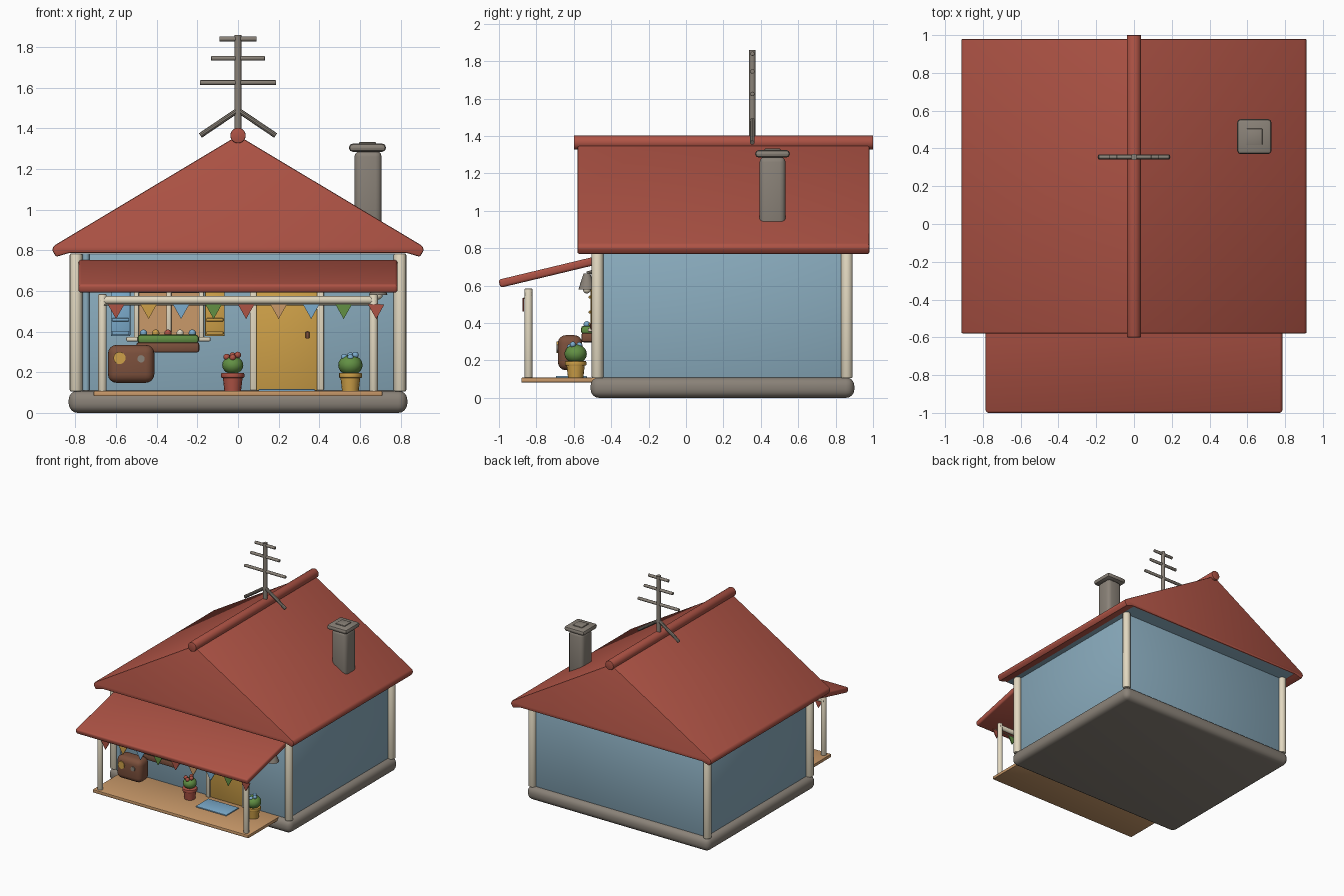
import bpy, bmesh, math
from mathutils import Vector, Matrix

if "Cube" in bpy.data.objects:
    bpy.data.objects.remove(bpy.data.objects["Cube"])


def material(name, *srgb):
    color = [(c / 255 / 12.92 if c < 11 else ((c / 255 + 0.055) / 1.055) ** 2.4) for c in srgb] + [1]
    m = bpy.data.materials.new(name)
    m.use_nodes = True
    m.diffuse_color = color
    m.node_tree.nodes["Principled BSDF"].inputs["Base Color"].default_value = color
    return m


red = material("roof red", 174, 83, 69)
stone = material("stone grey", 138, 130, 120)
blue = material("wall blue", 138, 172, 190)
cream = material("trim cream", 226, 216, 192)
yellow = material("door yellow", 206, 160, 72)
tan = material("deck tan", 202, 154, 106)
brown = material("leather brown", 124, 80, 60)
green = material("leaf green", 98, 144, 68)
sky = material("sky blue", 124, 172, 205)


def finish(bm, name, *mats):
    """Turn a bmesh into a smooth object with sharp edges kept."""
    bmesh.ops.recalc_face_normals(bm, faces=bm.faces)
    mesh = bpy.data.meshes.new(name)
    bm.to_mesh(mesh)
    bm.free()
    for m in mats:
        mesh.materials.append(m)
    ob = bpy.data.objects.new(name, mesh)
    bpy.context.collection.objects.link(ob)
    bpy.ops.object.select_all(action='DESELECT')
    ob.select_set(True)
    bpy.context.view_layer.objects.active = ob
    bpy.ops.object.shade_smooth_by_angle(angle=math.radians(35))
    return ob


def bevel(bm, width, segments):
    bmesh.ops.bevel(bm, geom=bm.edges[:], offset=width, segments=segments,
                    profile=0.5, affect='EDGES', clamp_overlap=True)


def box(name, mat, x, y, z, round_by=0.0, segments=2, tilt=0.0):
    """Box from (min, max) pairs, optionally rounded and tilted about x."""
    bm = bmesh.new()
    size = [b - a for a, b in (x, y, z)]
    bmesh.ops.create_cube(bm, size=1, matrix=Matrix.Diagonal((*size, 1)))
    if round_by:
        bevel(bm, round_by, segments)
    centre = Vector([(a + b) / 2 for a, b in (x, y, z)])
    bm.transform(Matrix.Translation(centre) @ Matrix.Rotation(tilt, 4, 'X'))
    return finish(bm, name, mat)


def rod(name, mat, a, b, r1, r2=None, sides=16, edge=0.0):
    """Cylinder or cone running from a to b."""
    a, b = Vector(a), Vector(b)
    bm = bmesh.new()
    bmesh.ops.create_cone(bm, cap_ends=True, segments=sides, radius1=r1,
                          radius2=r1 if r2 is None else r2, depth=(b - a).length)
    if edge:
        rims = [e for e in bm.edges if any(len(f.verts) > 4 for f in e.link_faces)]
        bmesh.ops.bevel(bm, geom=rims, offset=edge, segments=2, profile=0.5, affect='EDGES')
    turn = (b - a).to_track_quat('Z', 'Y').to_matrix().to_4x4()
    bm.transform(Matrix.Translation((a + b) / 2) @ turn)
    return finish(bm, name, mat)


def ball(name, mat, centre, radius, squash=1.0):
    bm = bmesh.new()
    bmesh.ops.create_uvsphere(bm, u_segments=16, v_segments=10, radius=radius)
    bm.transform(Matrix.Translation(centre) @ Matrix.Diagonal((1, 1, squash, 1)))
    return finish(bm, name, mat)


def prism(name, profile, y0, y1, mats, round_by=0.0):
    """Extrude an (x, z) profile along y."""
    bm = bmesh.new()
    face = bm.faces.new([bm.verts.new((px, y0, pz)) for px, pz in profile])
    new = bmesh.ops.extrude_face_region(bm, geom=[face])["geom"]
    bmesh.ops.translate(bm, vec=(0, y1 - y0, 0),
                        verts=[v for v in new if isinstance(v, bmesh.types.BMVert)])
    if round_by:
        bevel(bm, round_by, 2)
    return finish(bm, name, *mats)


# House body
box("foundation", stone, (-0.833, 0.833), (-0.51, 0.9), (0, 0.11), 0.045, 4)
box("walls", blue, (-0.785, 0.785), (-0.47, 0.86), (0.09, 0.785), 0.01)
for sx in (-1, 1):
    for y in (-0.473, 0.86):
        rod("corner_post", cream, (sx * 0.797, y, 0.105), (sx * 0.797, y, 0.785), 0.031, edge=0.008)
rod("drain_pipe", blue, (-0.748, -0.485, 0.11), (-0.748, -0.485, 0.785), 0.017)

# Main roof with a blue soffit under the gables
half = [(0.907, 0.822), (0.915, 0.8), (0.895, 0.768), (0.83, 0.787)]
roof = prism("roof", [(0, 1.365)] + half + [(-x, z) for x, z in reversed(half)],
             -0.58, 0.98, (red, blue), 0.008)
for p in roof.data.polygons:
    if p.normal.z < -0.95 and p.area > 0.5:
        p.material_index = 1
rod("ridge_cap", red, (0, -0.6, 1.365), (0, 1, 1.365), 0.038, sides=20, edge=0.004)

# Chimney
box("chimney", stone, (0.573, 0.707), (0.393, 0.532), (0.9, 1.29), 0.03, 3)
box("chimney_cap", stone, (0.546, 0.728), (0.37, 0.555), (1.285, 1.325), 0.018, 2)
box("chimney_top", stone, (0.595, 0.68), (0.42, 0.505), (1.32, 1.332), 0.004)

# Aerial
AY = 0.355
rod("aerial_pole", stone, (0, AY, 1.36), (0, AY, 1.86), 0.017, sides=12)
for z, w in ((1.84, 0.092), (1.745, 0.132), (1.625, 0.187)):
    rod("aerial_bar", stone, (-w, AY, z), (w, AY, z), 0.012, sides=10, edge=0.003)
for sx in (-1, 1):
    rod("aerial_leg", stone, (0, AY, 1.49), (sx * 0.185, AY, 1.365), 0.013, sides=10)

# Porch
box("deck", tan, (-0.71, 0.71), (-0.88, -0.47), (0.082, 0.108), 0.005)
box("awning", red, (-0.785, 0.785), (-1.005, -0.475), (0.65, 0.694), 0.014, 3, math.radians(13.5))
for sx in (-1, 1):
    rod("porch_post", cream, (sx * 0.667, -0.842, 0.1), (sx * 0.667, -0.842, 0.585), 0.021, edge=0.006)
rod("porch_beam", cream, (-0.68, -0.842, 0.555), (0.68, -0.842, 0.555), 0.02, edge=0.004)

# Bunting
flags = (red, yellow, sky, green, red, tan, sky, green, red)
for i, m in enumerate(flags):
    x = -0.6 + 0.16 * i
    prism("bunting_flag", [(x - 0.04, 0.533), (x + 0.04, 0.533), (x, 0.462)], -0.873, -0.865, (m,))
rod("bunting_string", cream, (-0.66, -0.866, 0.533), (0.7, -0.866, 0.533), 0.004, sides=6)

# Door
box("door", yellow, (0.09, 0.39), (-0.49, -0.46), (0.11, 0.6), 0.004)
for x in (0.075, 0.405):
    box("door_jamb", cream, (x - 0.017, x + 0.017), (-0.505, -0.46), (0.11, 0.635), 0.006)
box("door_lintel", cream, (0.058, 0.422), (-0.505, -0.46), (0.6, 0.635), 0.006)
box("door_handle", brown, (0.332, 0.352), (-0.512, -0.485), (0.365, 0.4), 0.006)
box("door_mat", sky, (0.1, 0.38), (-0.695, -0.53), (0.106, 0.117), 0.004)

# Window with shutters
box("window_pane", tan, (-0.5, -0.18), (-0.48, -0.46), (0.37, 0.6))
for x in (-0.5, -0.34, -0.18):
    box("window_bar", cream, (x - 0.012, x + 0.012), (-0.5, -0.46), (0.37, 0.61), 0.004)
box("window_head", cream, (-0.512, -0.168), (-0.5, -0.46), (0.59, 0.615), 0.004)
box("window_sill", cream, (-0.55, -0.135), (-0.525, -0.46), (0.352, 0.374), 0.006)
for x, m in ((-0.578, sky), (-0.114, yellow)):
    box("shutter", m, (x - 0.048, x + 0.048), (-0.51, -0.465), (0.378, 0.6), 0.005)
    for z in (0.385, 0.45, 0.53):
        box("shutter_slat", m, (x - 0.042, x + 0.042), (-0.52, -0.5), (z, z + 0.016), 0.004)

# Window box
box("window_box", brown, (-0.5, -0.19), (-0.56, -0.47), (0.297, 0.348), 0.012)
box("window_box_leaves", green, (-0.495, -0.193), (-0.562, -0.475), (0.342, 0.385), 0.015)
for i, m in enumerate((sky, yellow, red, cream, sky)):
    ball("window_flower", m, (-0.465 + 0.06 * i, -0.53, 0.392), 0.018)

# Satchel with round stickers
box("satchel", brown, (-0.64, -0.412), (-0.685, -0.555), (0.148, 0.335), 0.042, 4)
for x, z, r, m in ((-0.583, 0.27, 0.03, yellow), (-0.477, 0.266, 0.018, stone)):
    rod("sticker", m, (x, -0.692, z), (x, -0.684, z), r)


# Potted plants
def plant(x, y, pot, bloom, spread):
    rod("pot", pot, (x, y, 0.108), (x, y, 0.185), 0.041, 0.05)
    rod("pot_rim", pot, (x, y, 0.172), (x, y, 0.197), 0.057, edge=0.005)
    ball("leaves", green, (x, y, 0.235), spread, 0.85)
    for dx, dy, dz in ((-0.03, -0.01, 0.275), (0, 0.02, 0.282), (0.025, -0.015, 0.285), (0.0, -0.03, 0.272)):
        ball("bloom", bloom, (x + dx, y + dy, dz), 0.016)


plant(-0.026, -0.59, red, red, 0.052)
plant(0.553, -0.59, yellow, sky, 0.06)

# Wall lamp
rod("lamp_shade", stone, (0.69, -0.53, 0.58), (0.69, -0.53, 0.665), 0.045, 0.018)
ball("lamp_bulb", cream, (0.69, -0.53, 0.58), 0.022)
rod("lamp_arm", stone, (0.69, -0.53, 0.665), (0.69, -0.465, 0.685), 0.01, sides=8)
